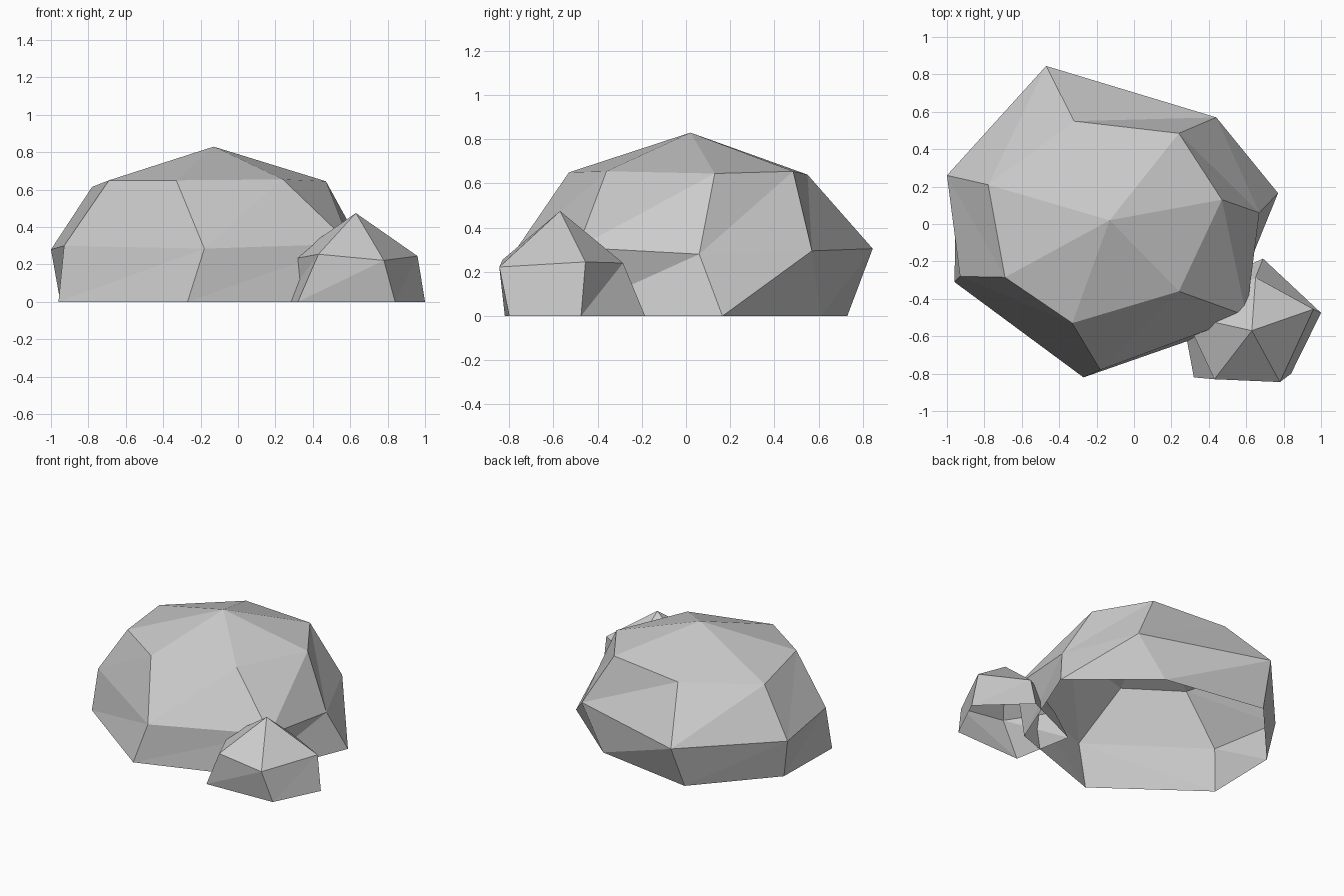
import bpy
import bmesh

stone = bpy.data.materials.new("stone grey")
stone.diffuse_color = (0.6, 0.6, 0.6, 1)


def rock(name, apex, rings):
    """Faceted open-bottomed dome: a fan under the apex, then bands between rings."""
    bm = bmesh.new()
    top = bm.verts.new(apex)
    loops = [[bm.verts.new(p) for p in ring] for ring in rings]
    n = len(loops[0])
    for i in range(n):
        j = (i + 1) % n
        bm.faces.new((top, loops[0][i], loops[0][j]))
        for up, low in zip(loops, loops[1:]):
            bm.faces.new((up[i], low[i], up[j]))
            bm.faces.new((up[j], low[i], low[j]))
    mesh = bpy.data.meshes.new(name)
    bm.to_mesh(mesh)
    bm.free()
    mesh.materials.append(stone)
    obj = bpy.data.objects.new(name, mesh)
    bpy.context.collection.objects.link(obj)
    return obj


# large boulder: shoulder, waist and ground rings, counter-clockwise from +x
rock("large_rock", (-0.13, 0.02, 0.83), [
    [(0.47, 0.13, 0.645), (0.24, 0.485, 0.655), (-0.32, 0.55, 0.64), (-0.78, 0.21, 0.615),
     (-0.69, -0.285, 0.65), (-0.33, -0.53, 0.65), (0.24, -0.36, 0.655)],
    [(0.67, 0.06, 0.28), (0.44, 0.57, 0.295), (-0.47, 0.845, 0.305), (-1.0, 0.26, 0.28),
     (-0.93, -0.28, 0.30), (-0.18, -0.78, 0.285), (0.60, -0.49, 0.31)],
    [(0.77, 0.165, 0), (0.24, 0.61, 0), (-0.50, 0.73, 0), (-0.95, 0.23, 0),
     (-0.96, -0.31, 0), (-0.27, -0.82, 0), (0.475, -0.56, 0)],
])

# small boulder leaning into the front right of the large one
rock("small_rock", (0.63, -0.57, 0.475), [
    [(0.96, -0.455, 0.245), (0.65, -0.285, 0.24), (0.27, -0.49, 0.225),
     (0.43, -0.83, 0.255), (0.78, -0.845, 0.222)],
    [(1.0, -0.475, 0), (0.69, -0.185, 0), (0.24, -0.39, 0),
     (0.32, -0.82, 0), (0.84, -0.80, 0)],
])
